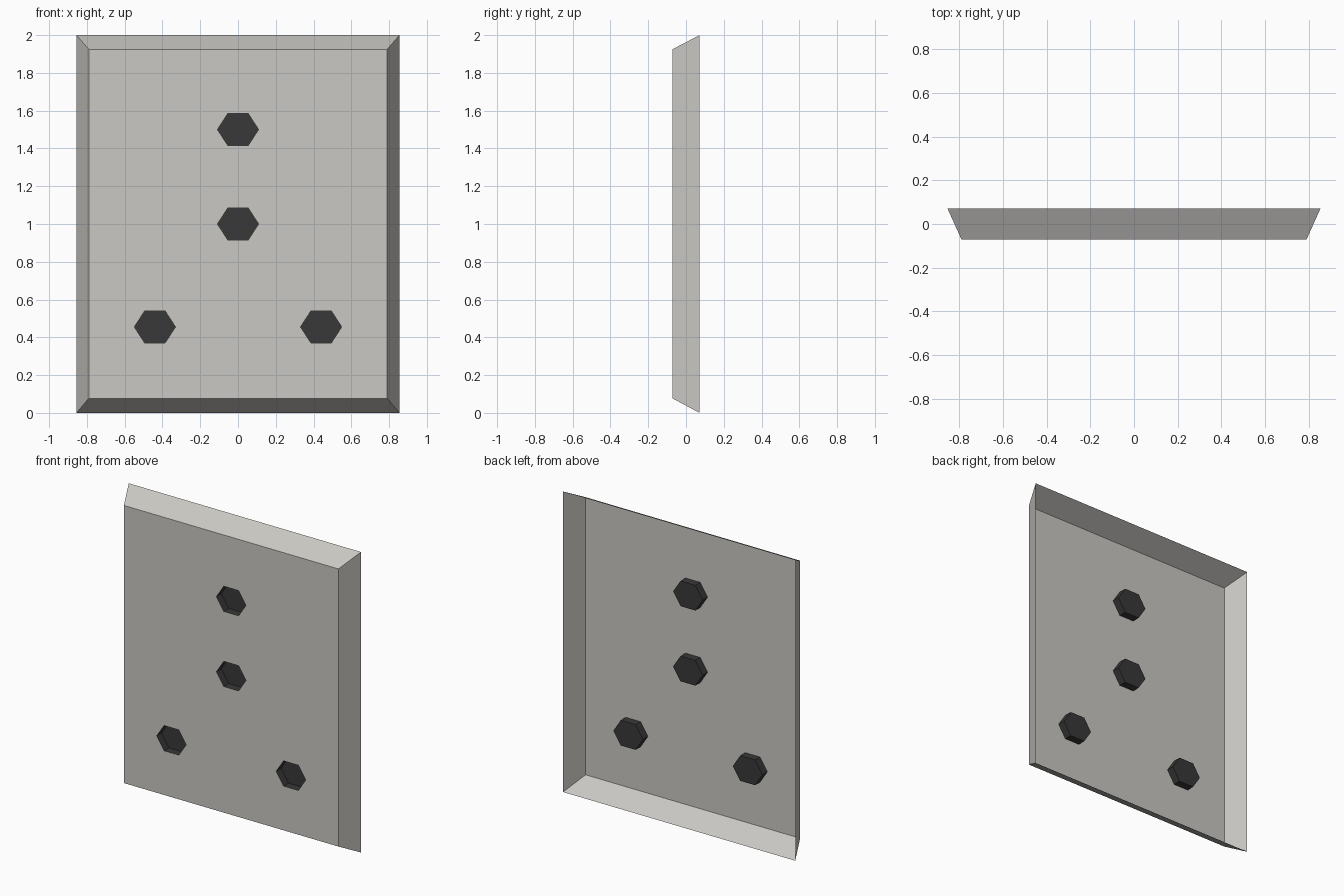
import bpy, bmesh, math

if "Cube" in bpy.data.objects:
    bpy.data.objects.remove(bpy.data.objects["Cube"])

FRONT, BACK = -0.072, 0.072      # depth of panel and of open rim
POCKET = 0.052                   # pocket depth behind the panel
CENTRES = [(0, 1.5), (0, 1.0), (-0.44, 0.455), (0.44, 0.455)]


def material(name, rgb):
    m = bpy.data.materials.new(name)
    m.diffuse_color = (*rgb, 1)
    m.use_nodes = True
    m.node_tree.nodes["Principled BSDF"].inputs["Base Color"].default_value = m.diffuse_color
    return m


def finish(bm, name, mat):
    mesh = bpy.data.meshes.new(name)
    bm.to_mesh(mesh)
    bm.free()
    mesh.materials.append(mat)
    bpy.context.collection.objects.link(bpy.data.objects.new(name, mesh))


def rectangle(bm, w, z0, z1, y):
    return [bm.verts.new((x, y, z)) for x, z in ((-w, z0), (w, z0), (w, z1), (-w, z1))]


def hexagon(bm, cx, cz, y):
    angles = [i * math.pi / 3 for i in range(6)]
    return [bm.verts.new((cx + 0.109 * math.cos(a), y, cz + 0.097 * math.sin(a))) for a in angles]


def loop_edges(bm, ring):
    return [bm.edges.new((v, ring[i - 1])) for i, v in enumerate(ring)]


def bridge(bm, a, b):
    for i in range(len(a)):
        bm.faces.new((a[i - 1], a[i], b[i], b[i - 1]))


grey = material("warm_grey", (0.59, 0.58, 0.55))
dark = material("charcoal", (0.04, 0.04, 0.04))

# Front panel sheet with hexagonal openings
bm = bmesh.new()
edges = loop_edges(bm, rectangle(bm, 0.79, 0.077, 1.925, FRONT))
for c in CENTRES:
    edges += loop_edges(bm, hexagon(bm, *c, FRONT))
bmesh.ops.triangle_fill(bm, use_beauty=True, edges=edges, normal=(0, -1, 0))
bm.normal_update()
bmesh.ops.reverse_faces(bm, faces=[f for f in bm.faces if f.normal.y > 0])
finish(bm, "front_panel", grey)

# Flared walls, open at the back
bm = bmesh.new()
bridge(bm, rectangle(bm, 0.855, 0, 2, BACK), rectangle(bm, 0.79, 0.077, 1.925, FRONT))
bm.normal_update()
bmesh.ops.reverse_faces(bm, faces=[
    f for f in bm.faces
    if f.normal.x * f.calc_center_median().x + f.normal.z * (f.calc_center_median().z - 1) < 0])
finish(bm, "flared_walls", grey)

# Hexagonal pockets, open at the front and closed behind the panel
for n, c in enumerate(CENTRES):
    bm = bmesh.new()
    mouth, floor = hexagon(bm, *c, FRONT), hexagon(bm, *c, FRONT + POCKET)
    bridge(bm, mouth, floor)
    bm.faces.new(floor)
    bmesh.ops.recalc_face_normals(bm, faces=bm.faces)
    finish(bm, f"hex_pocket_{n + 1}", dark)
